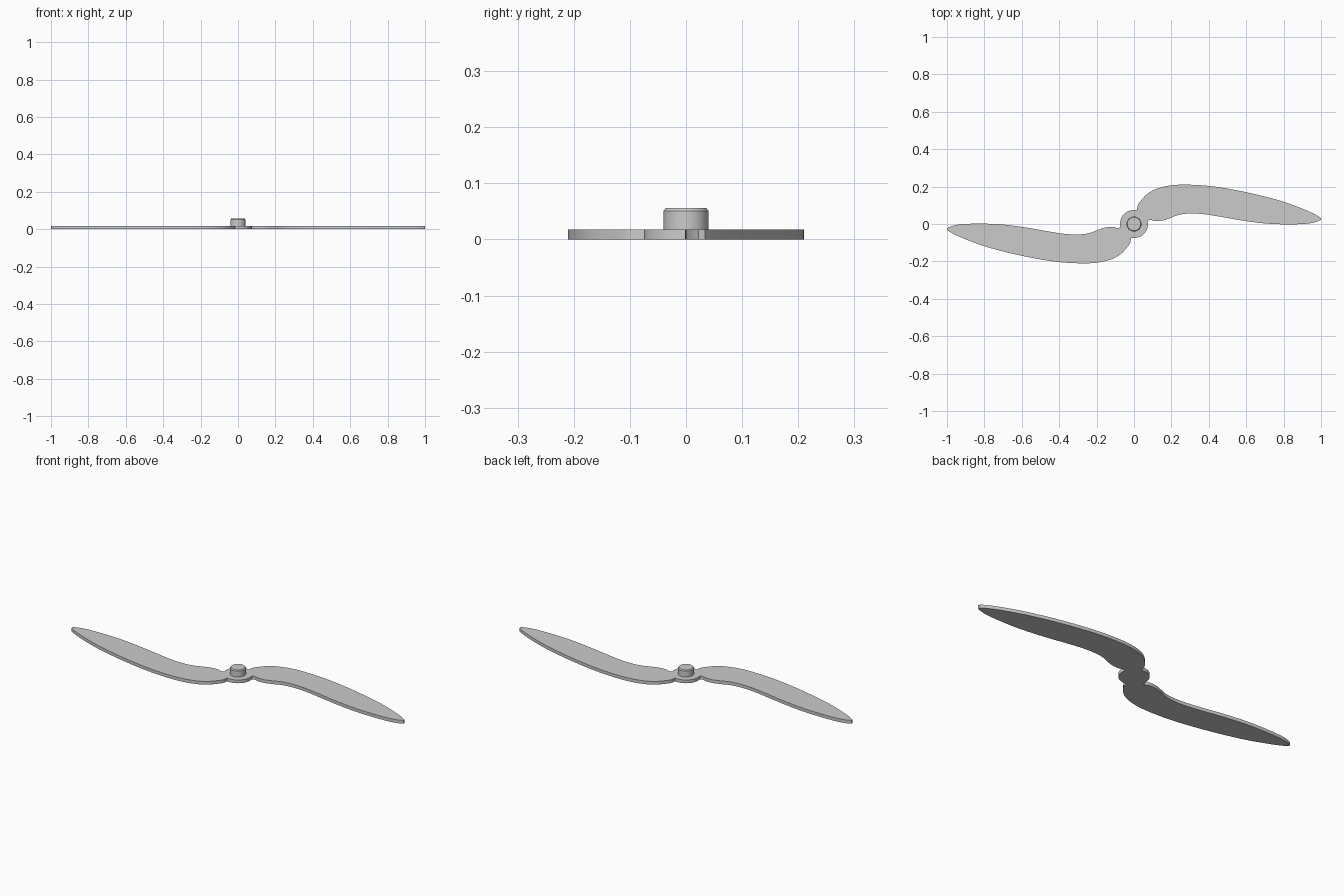
import bpy, bmesh, math
from mathutils import Vector

if "Cube" in bpy.data.objects:
    bpy.data.objects.remove(bpy.data.objects["Cube"])

grey = bpy.data.materials.new("light grey")
grey.diffuse_color = (0.6, 0.6, 0.6, 1)
grey.use_nodes = True
grey.node_tree.nodes["Principled BSDF"].inputs["Base Color"].default_value = grey.diffuse_color


def smooth_path(pts, steps=5):
    """Catmull-Rom curve through the points"""
    p = [Vector(q) for q in pts]
    p = [2 * p[0] - p[1]] + p + [2 * p[-1] - p[-2]]
    out = []
    for i in range(1, len(p) - 2):
        a, b, c, d = p[i - 1:i + 3]
        for k in range(steps):
            t = k / steps
            out.append(0.5 * (2 * b + (c - a) * t + (2 * a - 5 * b + 4 * c - d) * t ** 2
                              + (3 * b - a - 3 * c + d) * t ** 3))
    return out + [p[-2]]


def finish(name, bm):
    bmesh.ops.recalc_face_normals(bm, faces=bm.faces)
    me = bpy.data.meshes.new(name)
    bm.to_mesh(me)
    bm.free()
    me.materials.append(grey)
    ob = bpy.data.objects.new(name, me)
    bpy.context.collection.objects.link(ob)
    bpy.ops.object.select_all(action='DESELECT')
    ob.select_set(True)
    bpy.context.view_layer.objects.active = ob
    bpy.ops.object.shade_smooth_by_angle(angle=math.radians(30))


# Flat plate: one blade edge plus half the hub rim, then the same turned 180 degrees
R, T = 0.075, 0.018
upper = [(0.016, 0.074), (0.02, 0.1), (0.037, 0.125), (0.07, 0.16), (0.12, 0.188),
         (0.2, 0.207), (0.3, 0.21), (0.43, 0.2), (0.6, 0.17), (0.78, 0.125),
         (0.9, 0.082), (0.965, 0.053), (0.997, 0.034)]
lower = [(1.0, 0.022), (0.97, 0.01), (0.92, 0.001), (0.82, -0.002), (0.7, 0.003),
         (0.57, 0.02), (0.45, 0.041), (0.37, 0.053), (0.3, 0.056), (0.24, 0.049),
         (0.19, 0.03), (0.15, 0.018), (0.11, 0.016), (0.09, 0.022), (0.072, 0.018)]
half = smooth_path(upper) + smooth_path(lower)
for i in range(1, 17):
    a = math.radians(14 - (14 + 102) * i / 17)
    half.append(Vector((R * math.cos(a), R * math.sin(a))))
outline = half + [-v for v in half]

bm = bmesh.new()
face = bm.faces.new([bm.verts.new((v.x, v.y, 0)) for v in outline])
ext = bmesh.ops.extrude_face_region(bm, geom=[face], use_keep_orig=True)
bmesh.ops.translate(bm, vec=(0, 0, T), verts=[e for e in ext["geom"] if isinstance(e, bmesh.types.BMVert)])
finish("propeller_blades", bm)

# Central boss with chamfered top
bm = bmesh.new()
prev = None
for r, z in [(0.04, T - 0.004), (0.04, 0.051), (0.036, 0.056)]:
    ring = [bm.verts.new((r * math.cos(i * math.tau / 48), r * math.sin(i * math.tau / 48), z))
            for i in range(48)]
    if prev:
        for i in range(48):
            j = (i + 1) % 48
            bm.faces.new((prev[i], prev[j], ring[j], ring[i]))
    else:
        bm.faces.new(ring[::-1])
    prev = ring
bm.faces.new(prev)
finish("hub_boss", bm)
